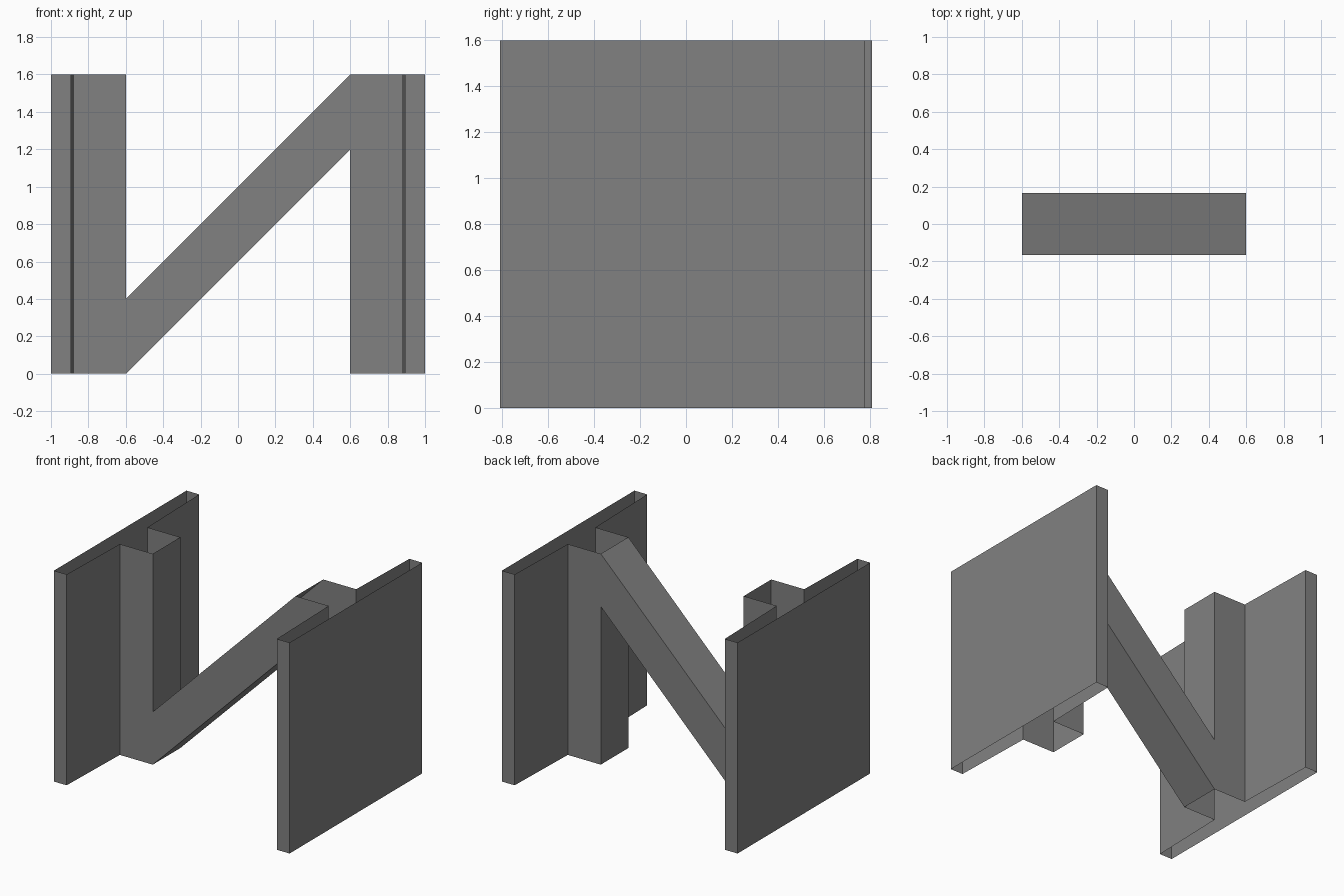
import bpy

if "Cube" in bpy.data.objects:
    bpy.data.objects.remove(bpy.data.objects["Cube"])

H = 1.6       # height
W = 0.165     # half width of stem and brace
S = 0.6       # x of the stem's inner face

grey = bpy.data.materials.new("grey")
grey.diffuse_color = (0.22, 0.22, 0.22, 1)
grey.use_nodes = True
grey.node_tree.nodes["Principled BSDF"].inputs["Base Color"].default_value = grey.diffuse_color


def make(name, verts, faces):
    me = bpy.data.meshes.new(name)
    me.from_pydata(verts, [], faces)
    me.materials.append(grey)
    ob = bpy.data.objects.new(name, me)
    bpy.context.collection.objects.link(ob)
    return ob


# T-shaped plan of the left upright, open at top and bottom
plan = [(-S, W), (-0.877, W), (-0.893, 0.81), (-1, 0.81),
        (-1, -0.78), (-0.893, -0.78), (-0.877, -W), (-S, -W)]


def upright(name, k):
    n = len(plan)
    # the far upright is the near one inverted through the model's centre
    place = lambda x, y, z: (k * x, k * y, z if k > 0 else H - z)
    verts = [place(x, y, z) for z in (0, H) for x, y in plan]
    faces = [(i, i + 1, n + i + 1, n + i) for i in range(n - 1)]
    # inner stem face, left open where the brace joins
    verts += [place(-S, -W, 0.4), place(-S, W, 0.4)]
    faces.append((2 * n, 2 * n + 1, n, 2 * n - 1))
    if k < 0:
        faces = [f[::-1] for f in faces]
    make(name, verts, faces)


upright("left_upright", 1)
upright("right_upright", -1)

# diagonal brace: a four-sided tube between the two stems
ring = [(-W, 0), (W, 0), (W, 0.4), (-W, 0.4)]
verts = [(x, y, z + z0) for x, z0 in ((-S, 0), (S, 1.2)) for y, z in ring]
faces = [(i, i + 4, (i + 1) % 4 + 4, (i + 1) % 4) for i in range(4)]
make("diagonal_brace", verts, [f[::-1] for f in faces])
